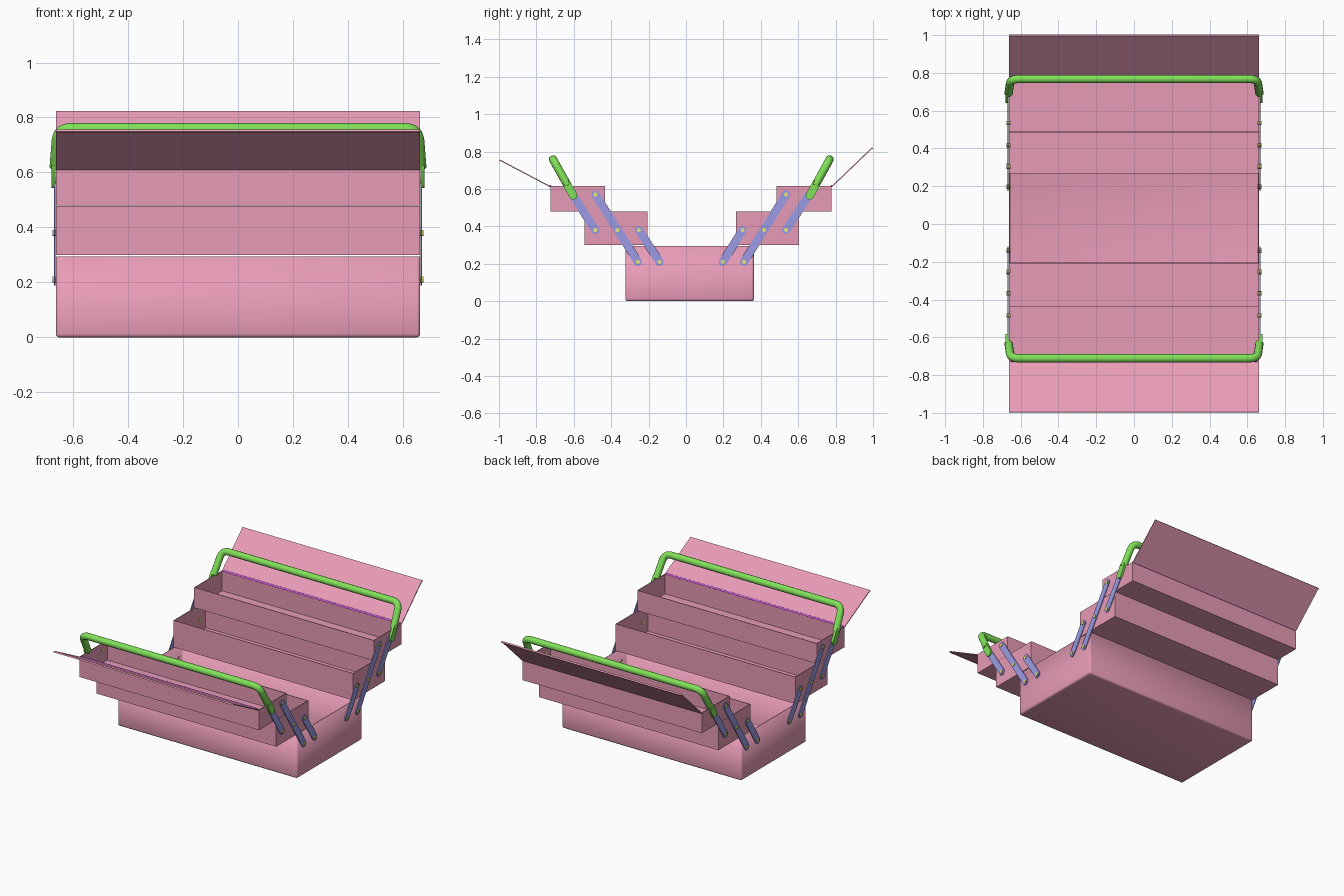
import bpy, bmesh, math
from mathutils import Vector

if "Cube" in bpy.data.objects:
    bpy.data.objects.remove(bpy.data.objects["Cube"])


def material(name, rgb):
    m = bpy.data.materials.new(name)
    m.diffuse_color = (*rgb, 1)
    m.use_nodes = True
    m.node_tree.nodes["Principled BSDF"].inputs["Base Color"].default_value = m.diffuse_color
    return m


PINK = material("pink_steel", (0.80, 0.33, 0.47))
BLUE = material("blue_link", (0.33, 0.33, 0.78))
GREEN = material("green_handle", (0.22, 0.75, 0.10))
PURPLE = material("purple_hinge", (0.70, 0.12, 0.80))
YELLOW = material("yellow_rivet", (0.80, 0.78, 0.20))
HW = 0.663   # half width of the box


def add(name, bm, mat, smooth=False):
    bmesh.ops.recalc_face_normals(bm, faces=bm.faces)
    me = bpy.data.meshes.new(name)
    bm.to_mesh(me)
    bm.free()
    ob = bpy.data.objects.new(name, me)
    bpy.context.collection.objects.link(ob)
    me.materials.append(mat)
    if smooth:
        bpy.ops.object.select_all(action='DESELECT')
        bpy.context.view_layer.objects.active = ob
        ob.select_set(True)
        bpy.ops.object.shade_smooth_by_angle(angle=math.radians(35))
    return ob


# open-topped sheet metal tray
def tray(name, y0, y1, z0, z1, bevel=0):
    bm = bmesh.new()
    bmesh.ops.create_cube(bm, size=1)
    for v in bm.verts:
        v.co = (v.co.x * 2 * HW, (y0 + y1) / 2 + v.co.y * (y1 - y0),
                (z0 + z1) / 2 + v.co.z * (z1 - z0))
    if bevel:
        edges = [e for e in bm.edges if min(v.co.z for v in e.verts) < z0 + 1e-4]
        bmesh.ops.bevel(bm, geom=edges, offset=bevel, segments=3, profile=0.5, affect='EDGES')
    bm.normal_update()
    top = [f for f in bm.faces if f.normal.z > 0.9]
    bmesh.ops.delete(bm, geom=top, context='FACES_ONLY')
    ob = add(name, bm, PINK, bevel > 0)
    # keep the normals pointing out of the open box
    me = ob.data
    floor = min(me.polygons, key=lambda p: p.center.z)
    if floor.normal.z > 0:
        me.flip_normals()
    sol = ob.modifiers.new("sheet", 'SOLIDIFY')
    sol.thickness = 0.006
    sol.offset = -1


# extrude a closed (y, z) outline along x
def prism(name, outline, x0, x1, mat, smooth=False):
    bm = bmesh.new()
    f = bm.faces.new([bm.verts.new((x0, y, z)) for y, z in outline])
    ext = bmesh.ops.extrude_face_region(bm, geom=[f])
    moved = [g for g in ext['geom'] if isinstance(g, bmesh.types.BMVert)]
    bmesh.ops.translate(bm, verts=moved, vec=(x1 - x0, 0, 0))
    return add(name, bm, mat, smooth)


# round-ended bar outline from a to b
def bar(a, b, r, n=8):
    ang = math.atan2(b[1] - a[1], b[0] - a[0])
    pts = []
    for c, start in ((b, ang - math.pi / 2), (a, ang + math.pi / 2)):
        for i in range(n + 1):
            t = start + math.pi * i / n
            pts.append((c[0] + r * math.cos(t), c[1] + r * math.sin(t)))
    return pts


def disc(c, r, n=12):
    return [(c[0] + r * math.cos(2 * math.pi * i / n),
             c[1] + r * math.sin(2 * math.pi * i / n)) for i in range(n)]


# tube swept along a path
def tube(name, pts, r, mat):
    cu = bpy.data.curves.new(name, 'CURVE')
    cu.dimensions = '3D'
    cu.bevel_depth = r
    cu.bevel_resolution = 4
    cu.use_fill_caps = True
    sp = cu.splines.new('POLY')
    sp.points.add(len(pts) - 1)
    for p, co in zip(sp.points, pts):
        p.co = (*co, 1)
    cu.materials.append(mat)
    ob = bpy.data.objects.new(name, cu)
    bpy.context.collection.objects.link(ob)


# trays
tray("base_tray", -0.324, 0.363, 0.0, 0.295, 0.013)
tray("front_middle_tray", -0.544, -0.205, 0.299, 0.478)
tray("back_middle_tray", 0.267, 0.605, 0.299, 0.478)
tray("front_top_tray", -0.725, -0.433, 0.479, 0.615)
tray("back_top_tray", 0.485, 0.778, 0.479, 0.615)

# each side: lid ends, handle ends, link pivots as (y, z)
SIDES = {
    "front": (((-0.725, 0.615), (-0.994, 0.757)), ((-0.603, 0.565), (-0.711, 0.758)),
              [[(-0.485, 0.57), (-0.367, 0.38), (-0.257, 0.21)],
               [(-0.603, 0.565), (-0.485, 0.38)],
               [(-0.252, 0.38), (-0.142, 0.21)]]),
    "back": (((0.778, 0.615), (0.995, 0.823)), ((0.662, 0.565), (0.768, 0.758)),
             [[(0.535, 0.57), (0.417, 0.38), (0.310, 0.21)],
              [(0.655, 0.565), (0.535, 0.38)],
              [(0.303, 0.38), (0.197, 0.21)]]),
}

for side, (lid, grip, links) in SIDES.items():
    # lid plate with a small folded lip, and its hinge rod
    a, b = Vector(lid[0]), Vector(lid[1])
    d = (b - a).normalized()
    n = Vector((-d.y, d.x)) if d.x > 0 else Vector((d.y, -d.x))
    t = 0.006
    lip = b - n * 0.010
    prism(side + "_lid", [tuple(p) for p in
          (a, b, lip, lip - d * t, b - d * t - n * t, a - n * t)], -HW, HW, PINK)
    prism(side + "_hinge", disc(lid[0], 0.006), -HW + 0.01, HW - 0.01, PURPLE, True)

    # handle: straight grip with rounded corners and two arms
    lo, hi = Vector(grip[0]), Vector(grip[1])
    half = []
    start = lo.lerp(hi, 0.28)
    p0 = Vector((0.664, *start))
    p1 = Vector((0.656, *lo.lerp(hi, 0.80)))
    corner = Vector((0.650, *hi))
    p2 = Vector((0.605, *hi))
    half.append(p0)
    for i in range(9):
        s = i / 8
        half.append(p1 * (1 - s) ** 2 + corner * 2 * s * (1 - s) + p2 * s * s)
    other = [Vector((-p.x, p.y, p.z)) for p in reversed(half)]
    tube(side + "_handle", half + other, 0.022, GREEN)

    for s, tag in ((1, "right"), (-1, "left")):
        # flattened handle end over the tray wall
        prism(f"{side}_{tag}_handle_end", bar(lo, lo.lerp(hi, 0.30), 0.022),
              s * 0.664, s * 0.679, GREEN, True)
        # links and rivets
        for k, pivots in enumerate(links):
            prism(f"{side}_{tag}_link_{k + 1}", bar(pivots[0], pivots[-1], 0.022),
                  s * 0.6635, s * 0.669, BLUE, True)
            for j, c in enumerate(pivots):
                if not (k == 1 and j == 0):
                    prism(f"{side}_{tag}_rivet_{k + 1}_{j + 1}", disc(c, 0.011),
                          s * 0.655, s * 0.674, YELLOW, True)
